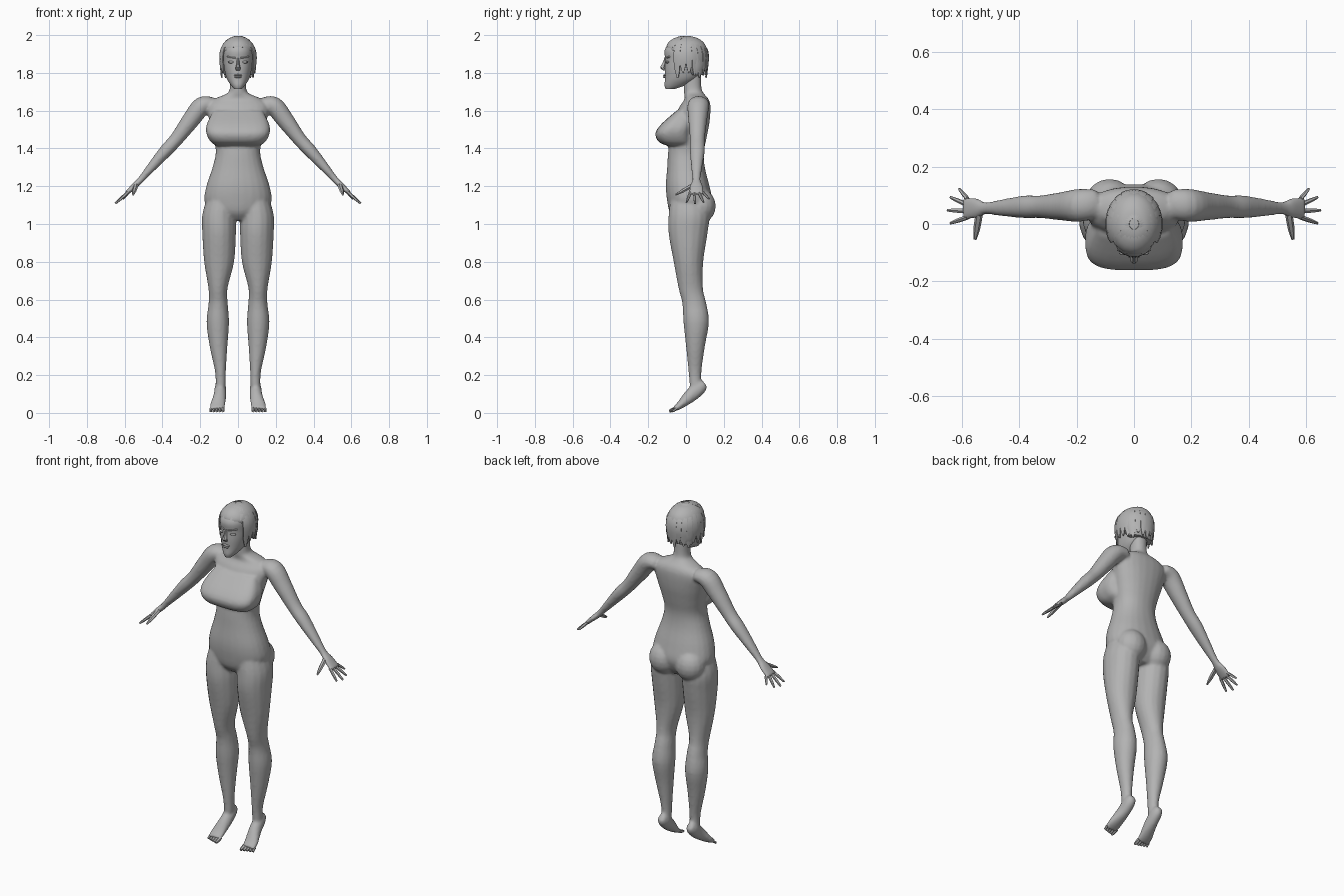
import bpy
import bmesh
import math
from mathutils import Vector

if "Cube" in bpy.data.objects:
    bpy.data.objects.remove(bpy.data.objects["Cube"])

# One plain material for everything
clay = bpy.data.materials.new("plain grey clay")
clay.use_nodes = True
clay.diffuse_color = (.45, .45, .45, 1)
clay.node_tree.nodes["Principled BSDF"].inputs["Base Color"].default_value = (.45, .45, .45, 1)

X, Y, Z = Vector((1, 0, 0)), Vector((0, 1, 0)), Vector((0, 0, 1))


def select_only(objects):
    bpy.ops.object.select_all(action="DESELECT")
    for ob in objects:
        ob.select_set(True)
    bpy.context.view_layer.objects.active = objects[0]


def finish(name, bm, angle=40):
    """Turn a bmesh into a shaded object."""
    bmesh.ops.recalc_face_normals(bm, faces=bm.faces)
    mesh = bpy.data.meshes.new(name)
    bm.to_mesh(mesh)
    bm.free()
    mesh.materials.append(clay)
    ob = bpy.data.objects.new(name, mesh)
    bpy.context.collection.objects.link(ob)
    select_only([ob])
    bpy.ops.object.shade_smooth_by_angle(angle=math.radians(angle))
    return ob


def refine(rows, steps):
    """Catmull-Rom interpolation between neighbouring rows of numbers."""
    out = []
    last = len(rows) - 1
    for i in range(last):
        quad = [rows[max(i - 1, 0)], rows[i], rows[i + 1], rows[min(i + 2, last)]]
        for k in range(steps):
            t = k / steps
            out.append([b + t / 2 * (c - a + t * (2 * a - 5 * b + 4 * c - d + t * (3 * (b - c) + d - a)))
                        for a, b, c, d in zip(*quad)])
    return out + [rows[last]]


def loft(name, rows, side, depth=None, sides=16, steps=4, power=1.0, angle=40):
    """Skin rings given as (x, y, z, half width, half depth).

    Without a fixed depth axis the rings turn to follow the path."""
    rows = refine(rows, steps)
    centres = [Vector(r[:3]) for r in rows]
    bm = bmesh.new()
    rings = []
    for i, row in enumerate(rows):
        v = depth
        if v is None:
            path = centres[min(i + 1, len(rows) - 1)] - centres[max(i - 1, 0)]
            v = path.cross(side).normalized()
        ring = []
        for k in range(sides):
            a = math.tau * (k + .5) / sides
            c, s = math.cos(a), math.sin(a)
            ring.append(bm.verts.new(centres[i]
                                     + side * row[3] * math.copysign(abs(c) ** power, c)
                                     + v * row[4] * math.copysign(abs(s) ** power, s)))
        rings.append(ring)
    for low, high in zip(rings, rings[1:]):
        for k in range(sides):
            n = (k + 1) % sides
            bm.faces.new((low[k], low[n], high[n], high[k]))
    bm.faces.new(rings[0])
    bm.faces.new(rings[-1])
    return finish(name, bm, angle)


def column(name, rows, sign=1, **options):
    """Upright loft from rows of (height, centre x, half width, front y, back y)."""
    rings = [(sign * cx, (f + b) / 2, z, w, (b - f) / 2) for z, cx, w, f, b in rows]
    return loft(name, rings, X, Y, **options)


def ball(name, centre, radii):
    bm = bmesh.new()
    bmesh.ops.create_uvsphere(bm, u_segments=16, v_segments=10, radius=1)
    for v in bm.verts:
        v.co = Vector(centre) + Vector(a * b for a, b in zip(v.co, radii))
    return finish(name, bm)


def spike(name, start, end, r0, r1, side):
    """Tapered finger, toe or facial ridge."""
    a, b = Vector(start), Vector(end)
    mid = a.lerp(b, .6)
    rows = [(*a, r0, r0), (*mid, r0 * .9, r0 * .9), (*b, r1, r1)]
    return loft(name, rows, side, sides=6, steps=2, angle=50)


# Torso and neck
body = [column("torso", [
    (1.02, 0, .08, -.05, .09), (1.06, 0, .14, -.085, .12), (1.12, 0, .178, -.1, .14),
    (1.2, 0, .168, -.107, .125), (1.3, 0, .135, -.1, .1), (1.38, 0, .118, -.095, .095),
    (1.46, 0, .13, -.085, .11), (1.54, 0, .15, -.07, .125), (1.62, 0, .165, -.035, .13),
    (1.66, 0, .13, -.008, .12), (1.69, 0, .06, -.01, .095), (1.72, 0, .043, -.012, .082),
    (1.8, 0, .042, -.01, .08)], sides=24, power=.9)]

# Chest band with a broad, squared front
body.append(column("chest_band", [
    (1.415, 0, .115, -.1, .03), (1.435, 0, .145, -.145, .03), (1.48, 0, .168, -.162, .03),
    (1.53, 0, .165, -.13, .04), (1.6, 0, .13, -.05, .04)], sides=24, power=.6))

leg_rows = [
    (1.15, .085, .075, -.08, .1), (1.05, .1, .09, -.093, .125), (.95, .1, .09, -.093, .115),
    (.8, .1, .08, -.066, .092), (.66, .106, .051, -.04, .09), (.58, .105, .051, -.02, .108),
    (.48, .107, .06, -.014, .122), (.35, .103, .047, 0, .1), (.22, .093, .029, .013, .082),
    (.14, .092, .027, .02, .08)]
foot_rows = [
    (.093, .1, .155, .018, .02), (.093, .075, .135, .03, .036), (.096, .025, .092, .034, .036),
    (.108, -.03, .042, .041, .021), (.111, -.062, .02, .04, .013)]
arm_rows = [
    (.13, .07, 1.635, .05, .035), (.19, .065, 1.625, .058, .05), (.25, .062, 1.55, .05, .047),
    (.325, .06, 1.45, .04, .037), (.38, .06, 1.39, .04, .035), (.45, .057, 1.31, .031, .026),
    (.515, .055, 1.235, .022, .017), (.55, .055, 1.2, .036, .016), (.595, .055, 1.158, .042, .01)]
finger_tips = [(.64, .003, 1.115), (.65, .048, 1.108), (.64, .093, 1.115), (.61, .122, 1.133)]

for sign, label in ((1, "left"), (-1, "right")):
    flip = Vector((sign, 1, 1))
    # Leg, buttock, foot and arm become part of the body skin
    body.append(column(label + "_leg", leg_rows, sign))
    body.append(ball(label + "_buttock", (sign * .085, .078, 1.095), (.085, .08, .09)))
    body.append(loft(label + "_foot", [(sign * r[0], *r[1:]) for r in foot_rows], X))
    body.append(loft(label + "_arm", [(sign * r[0], *r[1:]) for r in arm_rows], Y))

    # Fingers and thumb
    for i, tip in enumerate(finger_tips):
        root = Vector((.58, .024 + .021 * i, 1.17))
        spike(f"{label}_finger_{i + 1}", root * flip, Vector(tip) * flip, .009, .005, Y)
    spike(label + "_thumb", Vector((.54, .035, 1.205)) * flip,
          Vector((.555, -.055, 1.155)) * flip, .013, .005, Z)

    # Toes
    for i in range(5):
        x = sign * (.08 + .016 * i)
        spike(f"{label}_toe_{i + 1}", (x, -.05, .024), (x, -.089 + .005 * i, .009), .011 - .001 * i, .007, X)

# Merge the body into one continuous skin
select_only(body)
bpy.ops.object.join()
skin = body[0]
skin.name = "body"
remesh = skin.modifiers.new("skin", "REMESH")
remesh.mode = "VOXEL"
remesh.voxel_size = .008
soften = skin.modifiers.new("soften", "SMOOTH")
soften.factor = .5
soften.iterations = 5
for modifier in ("skin", "soften"):
    bpy.ops.object.modifier_apply(modifier=modifier)
bpy.ops.object.shade_smooth_by_angle(angle=math.radians(50))

# Head
column("head", [
    (1.715, 0, .02, -.108, -.06), (1.735, 0, .038, -.114, .0), (1.77, 0, .06, -.112, .06),
    (1.82, 0, .073, -.113, .09), (1.87, 0, .078, -.111, .1), (1.92, 0, .078, -.114, .1),
    (1.96, 0, .06, -.085, .085), (1.985, 0, .02, -.03, .04)], sides=20, power=.9)

# Nose, lips, brows and closed eyelids
loft("nose", [(0, -.106, 1.88, .007, .008), (0, -.116, 1.85, .008, .01),
              (0, -.124, 1.828, .014, .014), (0, -.112, 1.813, .012, .008)], X, Y, sides=8, steps=2)
ball("upper_lip", (0, -.112, 1.788), (.022, .009, .005))
ball("lower_lip", (0, -.112, 1.778), (.018, .009, .006))
for sign, label in ((1, "left"), (-1, "right")):
    spike(label + "_brow", (sign * .012, -.109, 1.878), (sign * .058, -.088, 1.885), .007, .004, Z)
    ball(label + "_eyelid", (sign * .035, -.098, 1.857), (.018, .011, .007))

# Hair volume, receding under the fringe
column("hair_cap", [
    (1.79, 0, .075, .02, .09), (1.83, 0, .088, -.025, .108), (1.89, 0, .094, -.065, .114),
    (1.925, 0, .092, -.105, .112), (1.96, 0, .075, -.095, .095), (1.985, 0, .045, -.06, .06),
    (1.994, 0, .012, -.015, .02)], sides=20)

# Locks sweeping from the crown to a ragged hem
count = 22
for i in range(count):
    a = math.tau * (i + .5) / count
    front = max(0, -math.sin(a))
    reach = 1.65 + .1 * (i % 3) if front < .5 else .62 + .08 * (i % 2)
    rows = []
    for k in range(6):
        s = .1 + (reach - .1) * k / 5
        p = min(s, 1) * math.pi / 2
        drop = max(0, s - 1)
        r = math.sin(p) - .12 * drop
        width = .021 * (.3, .8, 1, 1, .8, .2)[k]
        rows.append((.096 * r * math.cos(a), .118 * r * math.sin(a),
                     1.885 + .108 * math.cos(p) - .13 * drop, width, .005))
    side = Vector((-math.sin(a), math.cos(a), 0))
    loft(f"hair_lock_{i + 1}", rows, side, sides=6, steps=2, angle=50)
